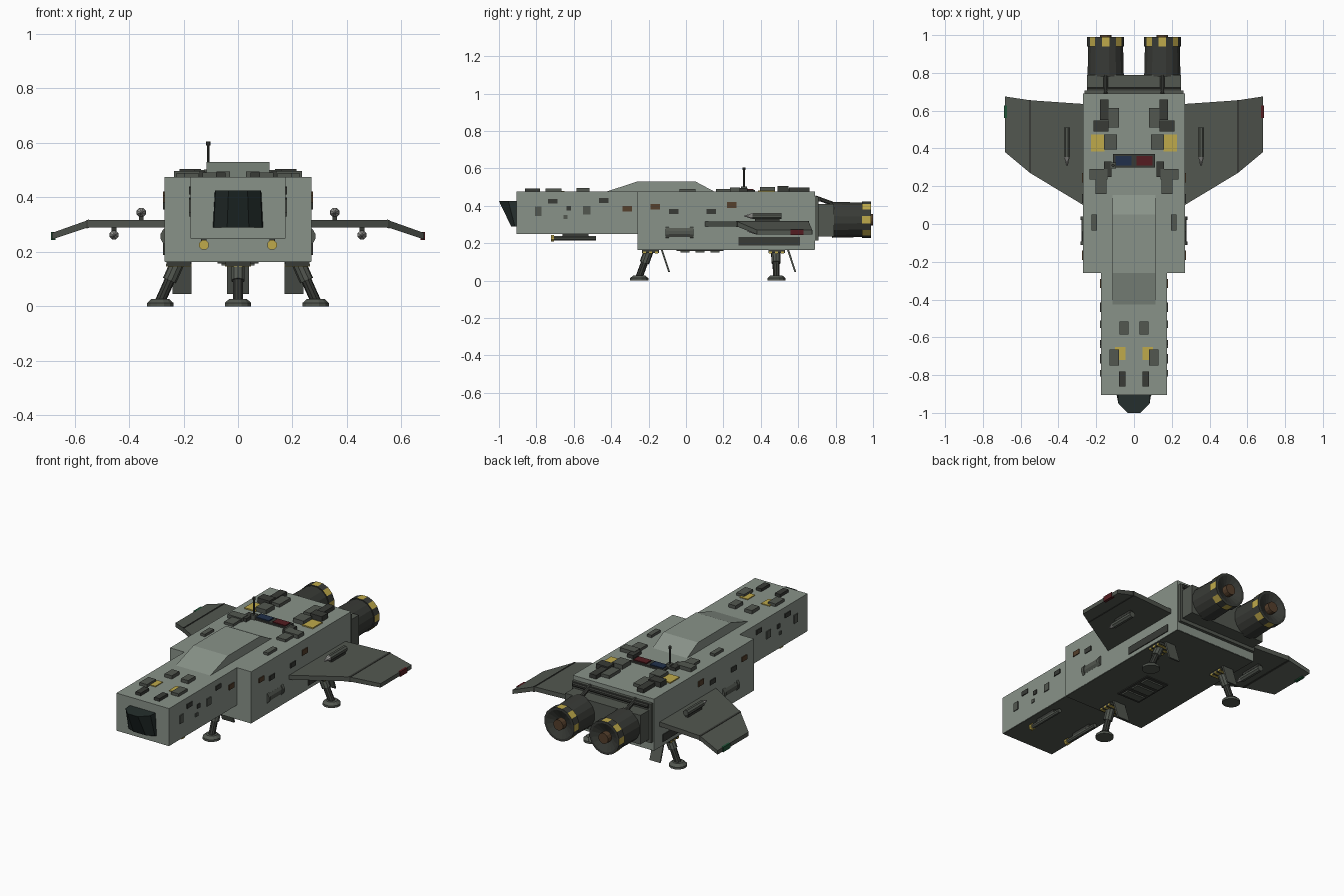
import bpy, bmesh
from math import sin, cos, tau
from mathutils import Vector

if "Cube" in bpy.data.objects:
    bpy.data.objects.remove(bpy.data.objects["Cube"])

def mat(name, r, g, b):
    m = bpy.data.materials.new(name)
    m.diffuse_color = (r, g, b, 1)
    m.use_nodes = True
    m.node_tree.nodes["Principled BSDF"].inputs["Base Color"].default_value = m.diffuse_color
    return m

HULL = mat("hull_grey", .25, .29, .25)
DARK = mat("dark_grey", .085, .095, .08)
BLACK = mat("charcoal", .04, .043, .037)
GLASS = mat("glass", .018, .028, .026)
YELLOW = mat("yellow", .52, .40, .07)
BROWN = mat("brown", .09, .05, .025)
RED = mat("red", .09, .012, .015)
GREEN = mat("green", .015, .09, .04)
BLUE = mat("blue", .015, .03, .07)
STEEL = mat("steel", .4, .4, .38)

def solid(name, rings, m, m2=None, stripe=None):
    """Loft through rings of equal length and cap both ends."""
    bm = bmesh.new()
    vs = [[bm.verts.new(p) for p in r] for r in rings]
    n = len(rings[0])
    for k in range(len(vs) - 1):
        for i in range(n):
            j = (i + 1) % n
            f = bm.faces.new((vs[k][i], vs[k][j], vs[k + 1][j], vs[k + 1][i]))
            if k == stripe and i % 2:
                f.material_index = 1
    bm.faces.new(vs[0])
    bm.faces.new(vs[-1])
    bmesh.ops.recalc_face_normals(bm, faces=bm.faces)
    me = bpy.data.meshes.new(name)
    bm.to_mesh(me)
    bm.free()
    me.materials.append(m)
    if m2:
        me.materials.append(m2)
    ob = bpy.data.objects.new(name, me)
    bpy.context.collection.objects.link(ob)
    return ob

def box(name, x, y, z, m):
    return solid(name, [[(a, y[0], z[0]), (a, y[1], z[0]), (a, y[1], z[1]), (a, y[0], z[1])] for a in x], m)

def lathe(name, p0, p1, prof, m, n=12, **kw):
    """Turned part from p0 to p1; prof holds (fraction along, radius)."""
    p0, p1 = Vector(p0), Vector(p1)
    q = (p1 - p0).to_track_quat('Z', 'Y')
    rings = [[p0.lerp(p1, t) + q @ Vector((r * cos(tau * (i + .5) / n), r * sin(tau * (i + .5) / n), 0))
              for i in range(n)] for t, r in prof]
    return solid(name, rings, m, **kw)

def rod(name, p0, p1, r, m, n=12):
    return lathe(name, p0, p1, [(0, r), (1, r)], m, n)

# Hull
box("main_hull", (-.27, .27), (-.26, .69), (.165, .475), HULL)
box("forward_hull", (-.175, .175), (-.905, -.26), (.25, .475), HULL)
box("main_belly", (-.268, .268), (-.258, .688), (.163, .167), DARK)
box("forward_belly", (-.173, .173), (-.903, -.26), (.248, .252), DARK)
solid("dorsal_cabin", [[(x, -.43, .474), (x, -.26, .53), (x, .05, .53), (x, .155, .474)] for x in (-.115, .115)], HULL)

# Nose window, raked back toward the bottom
top = [(-.085, -.905), (-.083, -.95), (-.035, -1), (.035, -1), (.083, -.95), (.085, -.905)]
low = [(-.092, -.905), (-.088, -.915), (-.04, -.935), (.04, -.935), (.088, -.915), (.092, -.905)]
solid("nose_window", [[(x, y, .29) for x, y in low], [(x, y, .425) for x, y in top]], GLASS)

# Engine mount
box("engine_plate", (-.262, .262), (.69, .708), (.215, .45), DARK)
box("engine_mount", (-.25, .25), (.70, .79), (.235, .41), DARK)
rod("mount_pipe", (-.25, .712, .435), (.25, .712, .435), .012, BLACK, 8)

# Roof equipment: x, y, top height, colour (mirrored)
ROOF = [
    ((.135, .18), (.55, .66), .498, BLACK), ((.08, .135), (.51, .615), .493, DARK),
    ((.135, .215), (.49, .548), .505, BLACK), ((.155, .228), (.385, .475), .482, YELLOW),
    ((.09, .16), (.395, .475), .50, DARK), ((.12, .16), (.25, .33), .495, BLACK),
    ((.14, .235), (.235, .29), .497, DARK), ((.145, .205), (.16, .24), .49, DARK),
    ((.195, .225), (-.035, .05), .49, DARK), ((.03, .078), (-.585, -.515), .495, DARK),
    ((.045, .1), (-.72, -.65), .48, YELLOW), ((.08, .13), (-.75, -.665), .492, DARK),
    ((.045, .08), (-.86, -.78), .492, BLACK)]
# Side windows and panels: y, z centre, width, height, colour (mirrored)
SIDE = [
    (-.79, .37, .035, .05, DARK), (-.713, .424, .05, .026, BLACK), (-.627, .386, .025, .025, BLACK),
    (-.645, .34, .022, .02, DARK), (-.53, .375, .04, .045, DARK), (-.44, .428, .05, .026, BLACK),
    (-.315, .385, .05, .03, BROWN), (-.165, .395, .05, .028, BROWN), (-.065, .37, .05, .028, BLACK),
    (.135, .37, .05, .028, BLACK), (.245, .405, .05, .032, BROWN), (.445, .21, .33, .044, BLACK)]

for s, tag in ((-1, "left"), (1, "right")):
    def mx(a, b):
        return (s * a, s * b)

    for x, y, h, m in ROOF:
        box(tag + "_roof_unit", mx(*x), y, (.47, h), m)
    for y, z, w, h, m in SIDE:
        x = .175 if y < -.26 else .27
        box(tag + "_side_panel", mx(x - .01, x + .005), (y - w / 2, y + w / 2), (z - h / 2, z + h / 2), m)

    # Side tank with bands
    lathe(tag + "_side_tank", (s * .247, -.11, .257), (s * .247, .04, .257),
          [(0, .03), (0, .038), (.12, .038), (.12, .033), (.88, .033), (.88, .038), (1, .038), (1, .03)], DARK)

    # Cranked wing, hinge strip and tip light
    def section(x, y0, y1, z0, z1):
        return [(s * x, y0, z0), (s * x, y1, z0), (s * x, y1, z1), (s * x, y0, z1)]
    solid(tag + "_wing", [section(.26, .095, .635, .29, .317), section(.55, .27, .655, .29, .317),
                          section(.682, .38, .675, .246, .27)], DARK)
    solid(tag + "_wing_hinge", [section(.546, .268, .656, .288, .319), section(.556, .274, .657, .286, .317)], BLACK)
    box(tag + "_tip_light", mx(.67, .687), (.56, .627), (.243, .273), RED if s > 0 else GREEN)

    # Stores above and below the wing
    for label, x, z, y, zp in (("upper", .355, .345, .31, (.31, .34)), ("lower", .455, .262, .33, (.262, .295))):
        rod(f"{tag}_{label}_missile", (s * x, y + .045, z), (s * x, y + .2, z), .018, DARK, 8)
        lathe(f"{tag}_{label}_missile_tip", (s * x, y, z), (s * x, y + .045, z), [(0, .002), (1, .017)], STEEL, 8)
        box(f"{tag}_{label}_pylon", mx(x - .009, x + .009), (y + .06, y + .19), zp, BLACK)

    # Engine barrel, striped nozzle ring and hub
    e = s * .15
    lathe(tag + "_engine", (e, .78, .325), (e, .945, .325), [(0, .098), (1, .094)], BLACK, 16)
    lathe(tag + "_engine_nozzle", (e, .94, .325), (e, .99, .325),
          [(0, .09), (0, .1), (1, .1), (1, .086), (.5, .035)], BLACK, 16, m2=YELLOW, stripe=1)
    rod(tag + "_engine_hub", (e, .95, .325), (e, 1, .325), .032, BROWN)
    rod(tag + "_engine_strut", (e, .69, .445), (e, .80, .405), .012, BLACK, 8)

    # Nose lamp pods
    box(tag + "_lamp_rail", mx(.115, .135), (-.66, -.52), (.23, .255), BLACK)
    rod(tag + "_lamp_body", (s * .125, -.71, .226), (s * .125, -.48, .226), .013, DARK, 8)
    rod(tag + "_lamp", (s * .125, -.722, .226), (s * .125, -.705, .226), .019, YELLOW, 8)

# Landing gear: top of leg, foot centre, door reach
def gear(name, top, foot, door_x):
    tx, ty = top
    fx, fy = foot
    a, b = Vector((tx, ty, .17)), Vector((fx, fy, .02))
    box(name + "_socket", (tx - .045, tx + .045), (ty - .04, ty + .05), (.148, .166), BLACK)
    for i in (-1, 0, 1):
        y = ty + .005 + i * .032
        box(name + "_hazard_mark", (tx - .047, tx + .047), (y - .008, y + .008), (.146, .156), YELLOW)
    rod(name + "_leg", a, b, .019, BLACK, 10)
    rod(name + "_sleeve", a, a.lerp(b, .5), .026, DARK, 10)
    lathe(name + "_foot", (fx, fy, 0), (fx, fy, .028), [(0, .05), (.45, .05), (1, .033)], DARK)
    solid(name + "_door", [[(x, ty + .06, .166), (x, ty + .07, .166), (x, ty + .11, .045), (x, ty + .10, .045)]
                           for x in door_x], DARK)

gear("front_gear", (0, -.195), (0, -.25), (-.04, .04))
gear("right_gear", (.218, .48), (.285, .483), (.17, .24))
gear("left_gear", (-.218, .48), (-.285, .483), (-.24, -.17))

# Belly vent
box("vent_frame", (-.075, .075), (-.05, .20), (.158, .166), BLACK)
for i in range(3):
    y = -.03 + i * .08
    box("vent_louvre", (-.06, .06), (y, y + .05), (.15, .166), DARK)

# Roof display panel and antenna
box("roof_frame", (-.11, .11), (.30, .37), (.47, .484), BLACK)
box("blue_panel", (-.098, -.012), (.31, .36), (.48, .49), BLUE)
box("red_panel", (.012, .098), (.31, .36), (.48, .49), RED)
box("antenna_base", (-.125, -.095), (.295, .325), (.47, .502), DARK)
rod("antenna_mast", (-.11, .31, .49), (-.11, .31, .595), .005, BLACK, 8)
rod("antenna_tip", (-.11, .31, .59), (-.11, .31, .605), .009, BLACK, 8)
